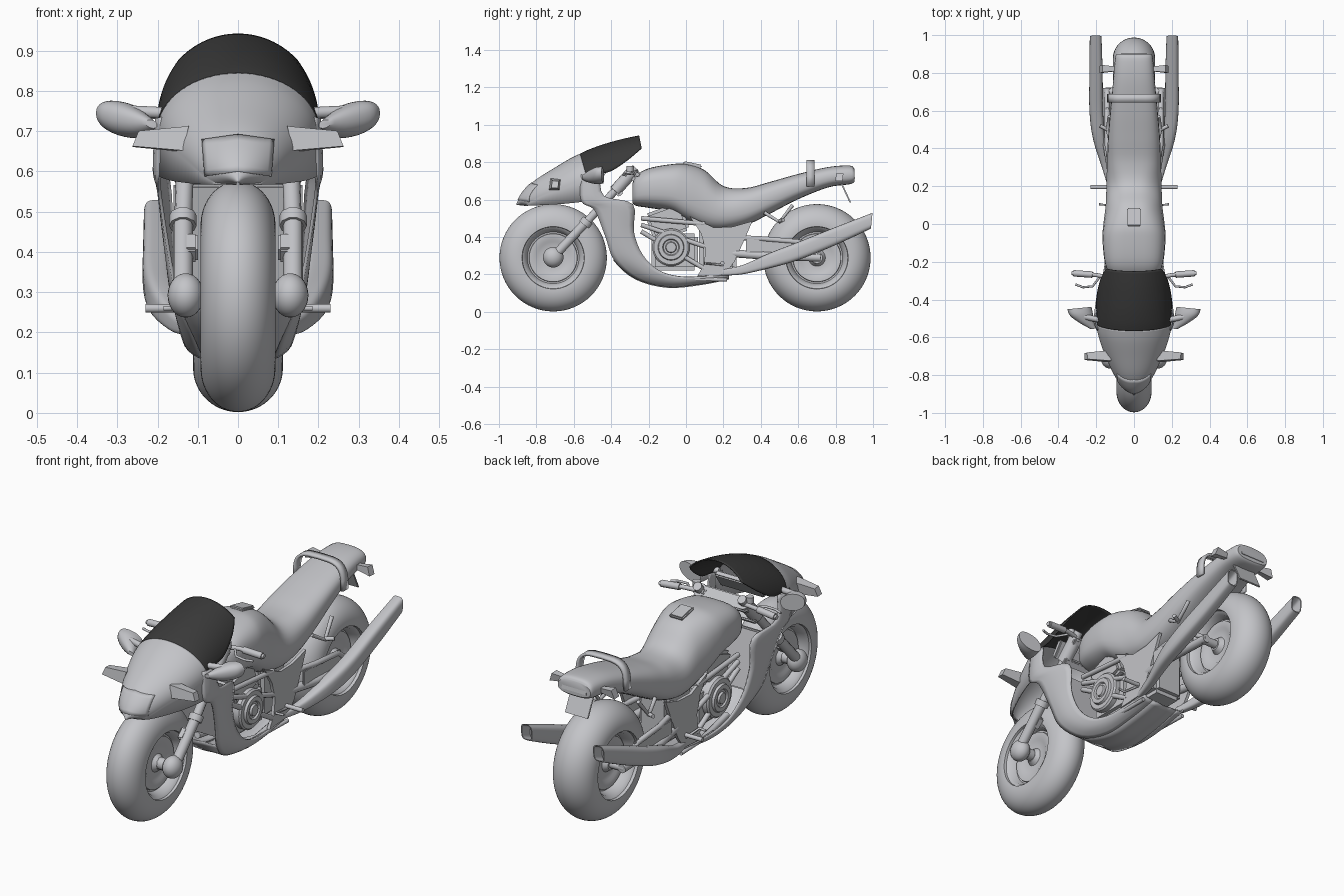
import bpy, bmesh
from math import sin, cos, asin, pi, radians
from mathutils import Matrix, Vector

cube = bpy.data.objects.get("Cube")
if cube:
    bpy.data.objects.remove(cube, do_unlink=True)


def material(name, rgb):
    m = bpy.data.materials.new(name)
    m.use_nodes = True
    m.diffuse_color = (*rgb, 1)
    m.node_tree.nodes["Principled BSDF"].inputs["Base Color"].default_value = (*rgb, 1)
    return m


GREY = material("light grey", (0.55, 0.555, 0.58))
DARK = material("smoked screen", (0.042, 0.042, 0.042))
meshes = []


def finish(name, bm, mat=GREY, mirror=False, thick=0):
    bmesh.ops.remove_doubles(bm, verts=bm.verts, dist=0.0002)
    bmesh.ops.recalc_face_normals(bm, faces=bm.faces)
    me = bpy.data.meshes.new(name)
    bm.to_mesh(me)
    bm.free()
    ob = bpy.data.objects.new(name, me)
    bpy.context.collection.objects.link(ob)
    me.materials.append(mat)
    if thick:
        mod = ob.modifiers.new("thickness", 'SOLIDIFY')
        mod.thickness, mod.offset = thick, 0
    if mirror:
        ob.modifiers.new("mirror", 'MIRROR')
    meshes.append(ob)
    return ob


def spline(rows, n=5):
    """Smooth interpolation through rows of numbers."""
    rows = [Vector(r) for r in rows]
    out = []
    for i in range(len(rows) - 1):
        a, b, c, d = rows[max(i - 1, 0)], rows[i], rows[i + 1], rows[min(i + 2, len(rows) - 1)]
        for k in range(n):
            t = k / n
            out.append(b + (c - a) * (t / 2) + (a * 2 - b * 5 + c * 4 - d) * (t * t / 2)
                       + (b * 3 - a - c * 3 + d) * (t ** 3 / 2))
    return out + [rows[-1]]


def loft(name, rings, closed=True, caps=True, **kw):
    bm = bmesh.new()
    vs = [[bm.verts.new(p) for p in r] for r in rings]
    n = len(vs[0])
    for r, s in zip(vs, vs[1:]):
        for i in range(n if closed else n - 1):
            j = (i + 1) % n
            bm.faces.new((r[i], r[j], s[j], s[i]))
    if closed and caps:
        bm.faces.new(vs[0])
        bm.faces.new(vs[-1])
    return finish(name, bm, **kw)


def power(v, p):
    return abs(v) ** p * (1 if v >= 0 else -1)


def oval(y, cx, cz, w, h, p=0.7, n=32, pinch=0.0):
    out = []
    for i in range(n):
        c, s = cos(2 * pi * i / n), sin(2 * pi * i / n)
        out.append((cx + w * power(c, p) * (1 - pinch * max(0, s)), y, cz + h * power(s, p)))
    return out


def dome(y, w, base, top, cut, n=32):
    """Half ellipse standing on base, trimmed below cut and swept back at the sides."""
    a0 = asin((cut - base) / (top - base))
    angles = [a0 + (pi - 2 * a0) * i / n for i in range(n + 1)]
    return [(w * cos(a), y + 0.04 * (1 - sin(a)), base + (top - base) * sin(a)) for a in angles]


def rod(name, pts, r, mirror=False):
    for s in ((1, -1) if mirror else (1,)):
        cu = bpy.data.curves.new(name, 'CURVE')
        cu.dimensions, cu.bevel_depth, cu.bevel_resolution, cu.use_fill_caps = '3D', r, 3, True
        sp = cu.splines.new('POLY')
        sp.points.add(len(pts) - 1)
        for q, p in zip(sp.points, pts):
            q.co = (p[0] * s, p[1], p[2], 1)
        cu.materials.append(GREY)
        bpy.context.collection.objects.link(bpy.data.objects.new(name, cu))


def box(name, loc, size, tilt=0, mirror=False, bevel=0.006):
    bm = bmesh.new()
    bmesh.ops.create_cube(bm, size=1, matrix=Matrix.Translation(loc) @ Matrix.Rotation(radians(tilt), 4, 'X')
                          @ Matrix.Diagonal((*size, 1)))
    bmesh.ops.bevel(bm, geom=bm.edges[:], offset=bevel, segments=2, affect='EDGES')
    return finish(name, bm, mirror=mirror)


def lathe(name, y, z, profile, mirror=False, n=64):
    """Turns an (x, radius) profile about a sideways axle."""
    loft(name, [[(x, y + r * cos(2 * pi * i / n), z + r * sin(2 * pi * i / n)) for i in range(n)]
                for x, r in profile], caps=False, mirror=mirror)


def plate(name, outline, x, thick, mirror=True):
    loft(name, [[(x + d, y, z) for y, z in outline] for d in (-thick / 2, thick / 2)], mirror=mirror)


# Wheels: shallow disc, rim step and fully rounded tyre
tyre = [(0.093 * cos(a), 0.178 + 0.109 * sin(a)) for a in (radians(-6 + 6 * i) for i in range(17))]
disc = [(0.06, 0.0001), (0.06, 0.03), (0.04, 0.045), (0.04, 0.085), (0.046, 0.095),
        (0.046, 0.128), (0.036, 0.13), (0.036, 0.138), (0.07, 0.15), (0.08, 0.165)]
half = disc + tyre
for name, y, s in (("front_wheel", -0.71, 1.0), ("rear_wheel", 0.7, 1.2)):
    prof = [(x * s, r) for x, r in half]
    lathe(name, y, 0.289, prof + [(-x, r) for x, r in prof[-2::-1]])
rod("rear_axle", [(-0.15, 0.7, 0.289), (0.15, 0.7, 0.289)], 0.022)

# Front fork
rod("front_axle", [(-0.13, -0.71, 0.292), (0.13, -0.71, 0.292)], 0.03)
bm = bmesh.new()
bmesh.ops.create_uvsphere(bm, u_segments=24, v_segments=14, radius=1, matrix=Matrix.Translation((0.13, -0.71, 0.292))
                          @ Matrix.Diagonal((0.045, 0.055, 0.055, 1)))
finish("fork_foot", bm, mirror=True)
rod("fork_lower", [(0.137, -0.71, 0.292), (0.137, -0.53, 0.485)], 0.025, True)
rod("fork_upper", [(0.137, -0.54, 0.47), (0.125, -0.27, 0.77)], 0.022, True)
rod("fork_top", [(0.13, -0.38, 0.645), (0.125, -0.29, 0.745)], 0.034, True)
rod("fork_collar", [(0.137, -0.545, 0.465), (0.137, -0.525, 0.49)], 0.034, True)
box("brake_caliper", (0.117, -0.6, 0.41), (0.035, 0.06, 0.05), 45, True)
box("top_clamp", (0, -0.3, 0.73), (0.3, 0.07, 0.03), -45)
box("lower_clamp", (0, -0.37, 0.65), (0.3, 0.07, 0.035), -45)
box("dashboard", (0, -0.44, 0.75), (0.25, 0.03, 0.09), -35)

# Handlebars
rod("handlebar", [(0.1, -0.29, 0.74), (0.2, -0.27, 0.745), (0.33, -0.26, 0.735)], 0.011, True)
rod("grip", [(0.22, -0.268, 0.743), (0.32, -0.261, 0.736)], 0.017, True)
rod("lever", [(0.18, -0.28, 0.74), (0.22, -0.33, 0.735), (0.27, -0.335, 0.732), (0.31, -0.32, 0.73)], 0.006, True)
rod("reservoir", [(0.15, -0.3, 0.75), (0.15, -0.3, 0.78)], 0.02, True)

# Nose cowl (y, half width, lower edge, shoulder, top) with upright walls under the shoulder
cowl = spline([(-0.905, 0.004, 0.566, 0.57, 0.574), (-0.89, 0.055, 0.567, 0.574, 0.605),
               (-0.86, 0.086, 0.568, 0.59, 0.65), (-0.8, 0.12, 0.571, 0.62, 0.705),
               (-0.7, 0.163, 0.577, 0.655, 0.768), (-0.62, 0.188, 0.585, 0.685, 0.816),
               (-0.565, 0.198, 0.59, 0.7, 0.843)])
rings = []
for y, w, low, base, top in cowl:
    rings.append([(w, y + 0.04, low)] + dome(y, w, base, top, base) + [(-w, y + 0.04, low)])
nose = loft("nose_cowl", rings, closed=False, thick=0.006)

# Headlight glass pressed onto the nose
lamp = loft("headlight", [[(x * (0.08 + 0.008 * k / 6), -1, 0.6 + 0.015 * k - 0.012 * abs(x))
                           for x in (i / 8 for i in range(-8, 9))] for k in range(7)], closed=False)
wrap = lamp.modifiers.new("press", 'SHRINKWRAP')
wrap.target, wrap.wrap_method, wrap.use_project_y = nose, 'PROJECT', True
lamp.modifiers.new("thickness", 'SOLIDIFY').thickness = 0.008
lamp.modifiers["thickness"].offset = 0

# Windscreen (y, half width, shoulder, top, trimmed lower edge)
screen = spline([(-0.565, 0.198, 0.7, 0.843, 0.725), (-0.52, 0.199, 0.71, 0.864, 0.738),
                 (-0.44, 0.2, 0.72, 0.893, 0.75), (-0.34, 0.2, 0.73, 0.921, 0.808),
                 (-0.25, 0.2, 0.735, 0.94, 0.875)])
loft("windscreen", [dome(*r) for r in screen], closed=False, mat=DARK, thick=0.006)

# Side fairing: strips between a flared front edge and a narrower rear edge (y, z, x of each)
edges = spline([(-0.56, 0.735, 0.188, -0.46, 0.74, 0.192), (-0.56, 0.593, 0.194, -0.44, 0.62, 0.198),
                (-0.49, 0.545, 0.194, -0.285, 0.575, 0.172), (-0.43, 0.4, 0.172, -0.28, 0.43, 0.163),
                (-0.385, 0.28, 0.148, -0.235, 0.31, 0.155), (-0.27, 0.18, 0.105, -0.15, 0.225, 0.145),
                (-0.1, 0.135, 0.085, -0.04, 0.19, 0.135), (0.08, 0.15, 0.08, 0.1, 0.19, 0.13),
                (0.23, 0.18, 0.075, 0.23, 0.2, 0.12)], 4)
rings = []
for y0, z0, x0, y1, z1, x1 in edges:
    ring = []
    for k in range(7):
        t = k / 6
        bulge = 0.012 * sin(pi * t)
        ring.append((x0 + (x1 - x0) * t + bulge, y0 + (y1 - y0) * t, z0 + (z1 - z0) * t - bulge * 0.4))
    rings.append(ring)
loft("side_fairing", rings, closed=False, mirror=True, thick=0.008)
loft("belly_pan", [[(x, r[0][1], r[0][2] - 0.004 * (x == 0)) for x in (r[0][0], r[0][0] / 2, 0)]
                   for r in rings[16:]], closed=False, mirror=True, thick=0.006)
box("radiator", (0, -0.35, 0.43), (0.32, 0.03, 0.29), 15)

# Tank, seat and tail in one flowing body (y, half width, bottom, top, narrowing of the upper half)
body = spline([(-0.285, 0.1, 0.58, 0.69, 0), (-0.265, 0.13, 0.566, 0.73, 0), (-0.2, 0.155, 0.556, 0.767, 0),
               (-0.08, 0.167, 0.535, 0.789, 0.05), (0.0, 0.162, 0.49, 0.79, 0.1), (0.1, 0.15, 0.445, 0.757, 0.25),
               (0.2, 0.146, 0.435, 0.672, 0.3), (0.32, 0.143, 0.462, 0.662, 0.1), (0.45, 0.138, 0.525, 0.695, 0.05),
               (0.6, 0.125, 0.602, 0.737, 0.05), (0.76, 0.11, 0.665, 0.774, 0.1), (0.875, 0.1, 0.682, 0.782, 0.1),
               (0.9, 0.092, 0.695, 0.765, 0.1)])
loft("tank_and_seat", [oval(y, 0, (b + t) / 2, w, (t - b) / 2, 0.68, pinch=k) for y, w, b, t, k in body])
box("fuel_cap", (0, 0.035, 0.787), (0.075, 0.1, 0.018), -12)
plate("side_panel", [(0.02, 0.51), (0.15, 0.45), (0.25, 0.455), (0.355, 0.485), (0.31, 0.38), (0.26, 0.27),
                     (0.21, 0.2), (0.06, 0.19), (0.095, 0.25), (0.105, 0.33), (0.08, 0.42)], 0.128, 0.016)
box("tail_lamp", (0, 0.885, 0.73), (0.15, 0.03, 0.05), 10)
box("number_plate", (0, 0.855, 0.635), (0.13, 0.008, 0.115), 25, bevel=0.002)
rail = [(0.135 * power(cos(pi * i / 16), 0.5), 0.665, 0.67 + 0.135 * sin(pi * i / 16) ** 0.6) for i in range(17)]
loft("grab_rail", [[(x, y - 0.022, z), (x, y + 0.022, z)] for x, y, z in rail], closed=False, thick=0.014)

# Indicators tapering outwards
for name, y, z, x0, x1, h0, h1 in (("front_indicator", -0.7, 0.681, 0.13, 0.255, 0.032, 0.02),
                                   ("rear_indicator", 0.82, 0.72, 0.09, 0.175, 0.012, 0.022)):
    shape = [(-1, -0.9), (0.75, -1), (1, 0.9), (-0.75, 1)]
    loft(name, [[(x - 0.008 * b, y + a * h, z + b * h) for a, b in shape]
                for x, h in ((x0, h0), (x1, h1))], mirror=True)

# Mirrors: a swept bowl on a short stalk
rod("mirror_stalk", [(0.17, -0.51, 0.745), (0.27, -0.49, 0.75)], 0.015, True)
pod = spline([(-0.555, 0.215, 0.718, 0.014, 0.01), (-0.52, 0.25, 0.722, 0.038, 0.03),
              (-0.48, 0.278, 0.728, 0.06, 0.042), (-0.445, 0.289, 0.731, 0.064, 0.042)], 4)
loft("mirror_pod", [[(x, y + 0.1 * (cx - x), z + (x - cx) * 0.22) for x, y, z in oval(yy, cx, cz, w, h, 0.9)]
                    for yy, cx, cz, w, h in pod], mirror=True)

# Engine
box("engine_block", (0, -0.06, 0.32), (0.21, 0.25, 0.2), 0, bevel=0.02)
box("cylinder_head", (0, -0.1, 0.48), (0.22, 0.2, 0.16), 20, bevel=0.015)
box("frame_core", (0, 0.17, 0.36), (0.17, 0.2, 0.28), 0, bevel=0.02)
cover = [(0.09, 0.1), (0.13, 0.1), (0.138, 0.092), (0.138, 0.07), (0.15, 0.066), (0.15, 0.045),
         (0.142, 0.04), (0.142, 0.03), (0.152, 0.026), (0.152, 0.0001)]
lathe("engine_cover", -0.08, 0.345, cover, mirror=True, n=40)
for i in range(3):
    rod("frame_tube", [(0.125, -0.24, 0.5 - i * 0.035), (0.125, 0.1, 0.47 - i * 0.12)], 0.013, True)

# Swingarm and rear struts
rod("swingarm_lower", [(0.1, 0.15, 0.32), (0.142, 0.42, 0.3), (0.142, 0.72, 0.289)], 0.022, True)
rod("swingarm_upper", [(0.1, 0.2, 0.4), (0.142, 0.42, 0.39), (0.142, 0.6, 0.375), (0.142, 0.7, 0.3)], 0.014, True)
box("swingarm_plate", (0.142, 0.47, 0.345), (0.012, 0.3, 0.09), 0, True, 0.004)
rod("peg_bracket", [(0.12, 0.42, 0.53), (0.14, 0.5, 0.48), (0.13, 0.57, 0.57)], 0.01, True)
rod("passenger_peg", [(0.14, 0.5, 0.485), (0.18, 0.52, 0.49)], 0.01, True)

# Foot controls
rod("foot_peg", [(0.12, 0.195, 0.26), (0.23, 0.195, 0.26)], 0.011, True)
rod("foot_lever", [(0.14, 0.2, 0.25), (0.145, 0.1, 0.26), (0.185, 0.105, 0.26)], 0.006, True)
rod("side_stand", [(0.12, -0.05, 0.175), (0.125, 0.22, 0.172)], 0.01, True)

# Exhausts with hollow ends (y, x, z, half width, half height)
pipe = spline([(0.19, 0.12, 0.21, 0.016, 0.016), (0.3, 0.148, 0.225, 0.022, 0.025),
               (0.45, 0.185, 0.275, 0.032, 0.042), (0.6, 0.2, 0.325, 0.036, 0.05),
               (0.8, 0.201, 0.405, 0.035, 0.05), (0.993, 0.203, 0.487, 0.031, 0.042)], 4)
pipe += [Vector((0.993, 0.203, 0.487, 0.026, 0.037)), Vector((0.93, 0.203, 0.46, 0.025, 0.035))]
loft("exhaust", [[(x, y + (z - cz) * 0.1, z) for x, y, z in oval(yy, cx, cz, w, h, 0.6)]
                 for yy, cx, cz, w, h in pipe], mirror=True)
rod("exhaust_link", [(0.09, -0.2, 0.2), (0.1, 0.0, 0.16), (0.12, 0.2, 0.21)], 0.016, True)

# Smooth shading with sharp edges kept
bpy.ops.object.select_all(action='DESELECT')
for ob in meshes:
    ob.select_set(True)
bpy.context.view_layer.objects.active = meshes[0]
bpy.ops.object.shade_smooth_by_angle(angle=radians(38))
